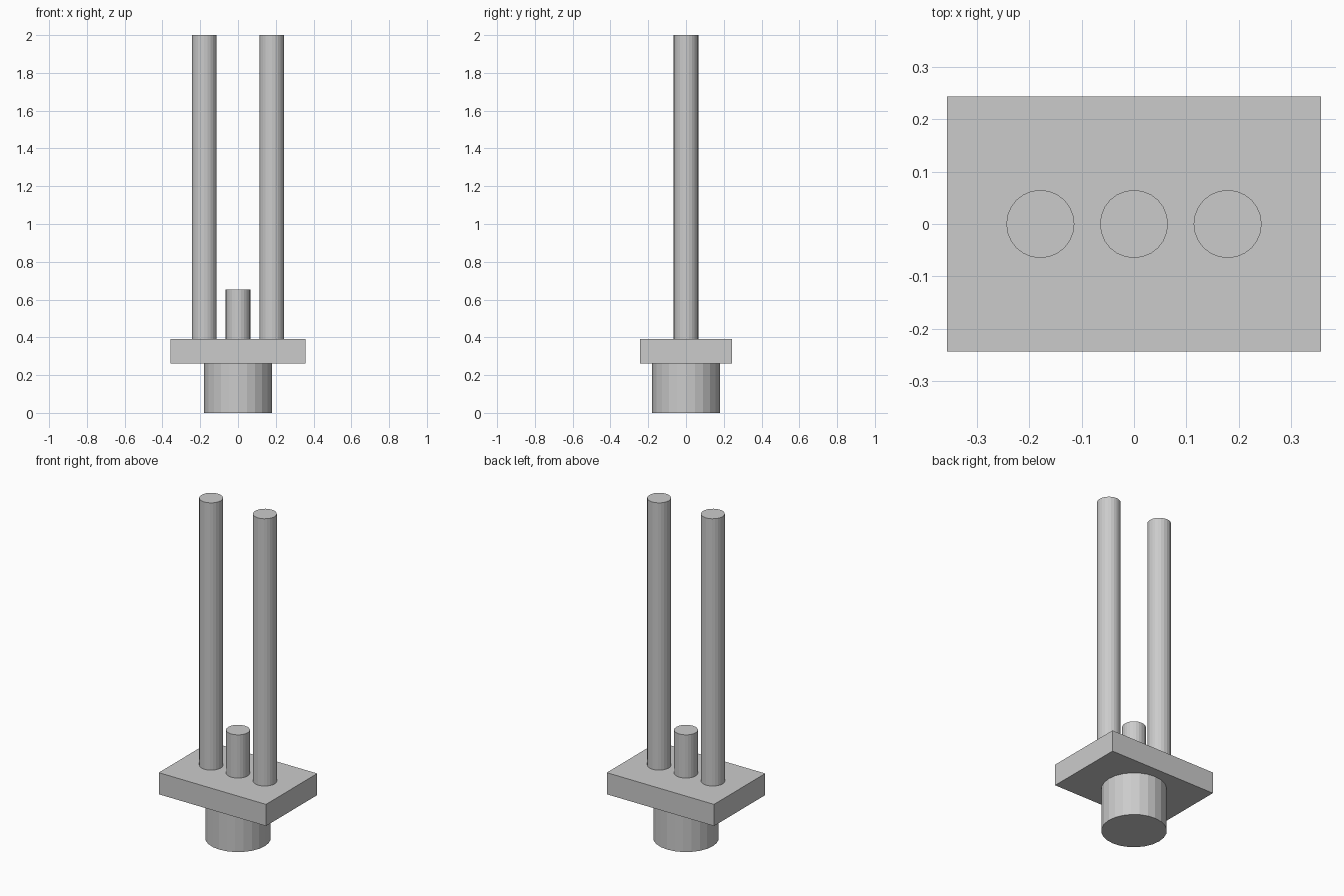
import bpy
import bmesh
from mathutils import Matrix, Vector

if "Cube" in bpy.data.objects:
    bpy.data.objects.remove(bpy.data.objects["Cube"])

SIDES = 24
BASE_TOP, PLATE_TOP = 0.262, 0.392

grey = bpy.data.materials.new("plain_grey")
grey.diffuse_color = (0.6, 0.6, 0.6, 1)
grey.use_nodes = True
grey.node_tree.nodes["Principled BSDF"].inputs["Base Color"].default_value = grey.diffuse_color


def finish(name, bm):
    mesh = bpy.data.meshes.new(name)
    bm.to_mesh(mesh)
    bm.free()
    mesh.materials.append(grey)
    bpy.context.collection.objects.link(bpy.data.objects.new(name, mesh))


def cylinder(name, x, radius, bottom, top):
    bm = bmesh.new()
    bmesh.ops.create_cone(bm, cap_ends=True, segments=SIDES,
                          radius1=radius, radius2=radius, depth=top - bottom,
                          matrix=Matrix.Translation((x, 0, (bottom + top) / 2)))
    finish(name, bm)


# Round base below the plate
cylinder("round_base", 0, 0.179, 0, BASE_TOP)

# Rectangular plate
bm = bmesh.new()
bmesh.ops.create_cube(bm, size=1)
bmesh.ops.scale(bm, vec=Vector((0.714, 0.487, PLATE_TOP - BASE_TOP)), verts=bm.verts)
bmesh.ops.translate(bm, vec=(0, 0, (BASE_TOP + PLATE_TOP) / 2), verts=bm.verts)
finish("plate", bm)

# Two tall pins and a short one between them
for name, x, top in (("left_pin", -0.179, 2), ("middle_pin", 0, 0.652), ("right_pin", 0.179, 2)):
    cylinder(name, x, 0.065, PLATE_TOP, top)
